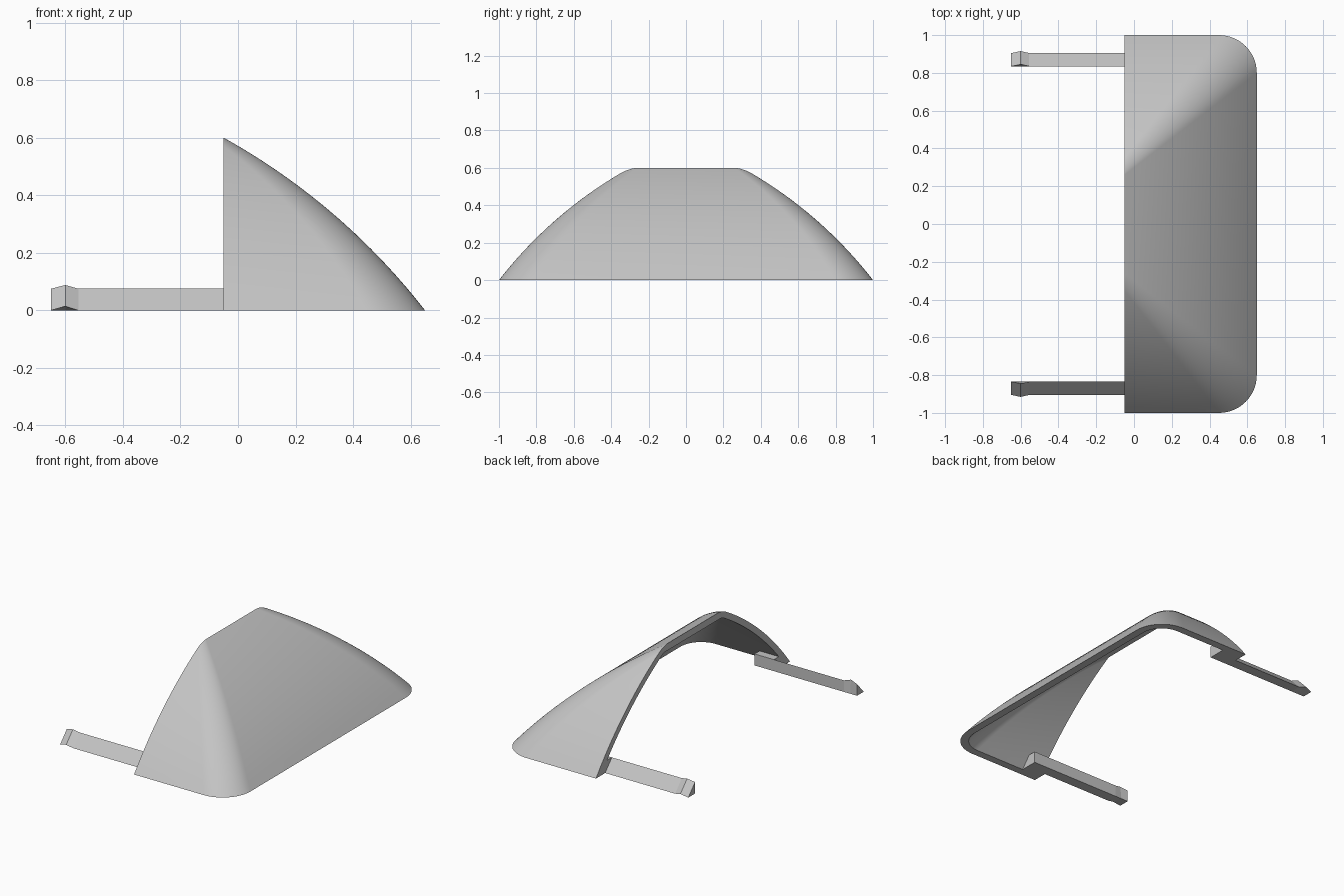
import bpy, bmesh
from math import sqrt, acos, cos, sin, pi
from mathutils import Vector

cube = bpy.data.objects.get("Cube")
if cube:
    bpy.data.objects.remove(cube)

grey = bpy.data.materials.new("plain_grey")
grey.use_nodes = True
grey.diffuse_color = (0.55, 0.55, 0.55, 1)
grey.node_tree.nodes["Principled BSDF"].inputs["Base Color"].default_value = grey.diffuse_color

BACK, FRONT, HALF, HEIGHT = -0.05, 0.65, 1.0, 0.6
DEPTH = FRONT - BACK
RADIUS, WALL = 2.3, 0.04
LEVELS, ARC = 32, 14

# Centre of the circular arc that curves the walls inward as they rise
chord = Vector((DEPTH, HEIGHT))
drop = sqrt(RADIUS ** 2 - (chord.length / 2) ** 2)
centre = chord / 2 + Vector((HEIGHT, -DEPTH)).normalized() * drop


def finish(bm, name):
    bmesh.ops.remove_doubles(bm, verts=bm.verts, dist=0.0002)
    bmesh.ops.recalc_face_normals(bm, faces=bm.faces)
    mesh = bpy.data.meshes.new(name)
    bm.to_mesh(mesh)
    bm.free()
    mesh.materials.append(grey)
    obj = bpy.data.objects.new(name, mesh)
    bpy.context.collection.objects.link(obj)
    return obj


def outline(inset, z, r):
    """Half-open rounded rectangle at one height, clipped at the back plane."""
    cx, cy = FRONT - inset - r, HALF - inset - r
    start = acos(min(1, max(0, (BACK - cx) / r)))
    half = [(BACK, cy + r * sin(start))]
    for k in range(ARC + 1):
        a = start * (1 - k / ARC)
        half.append((cx + r * cos(a), cy + r * sin(a)))
    return [(x, -y, z) for x, y in half] + [(x, y, z) for x, y in reversed(half)]


def skin(bm, thickness):
    """Grid of vertices for the outer or inner surface."""
    rad = RADIUS - thickness
    low = centre.x - sqrt(rad ** 2 - centre.y ** 2)
    rows = []
    for i in range(LEVELS + 1):
        t = 1 - (1 - i / LEVELS) ** 1.5
        inset = low + (DEPTH - low) * t
        z = centre.y + sqrt(rad ** 2 - (centre.x - inset) ** 2)
        r = max(0.2 - 0.16 * inset / DEPTH - thickness, 0.012)
        rows.append([bm.verts.new(p) for p in outline(inset, max(z, 0), r)])
    return rows


def border(rows):
    return (rows[0] + [r[-1] for r in rows[1:]] + rows[-1][-2::-1]
            + [r[0] for r in rows[-2:0:-1]])


# Curved shell, open at the back and underneath
bm = bmesh.new()
outer, inner = skin(bm, 0), skin(bm, WALL)
for rows in (outer, inner):
    for a, b in zip(rows, rows[1:]):
        for j in range(len(a) - 1):
            bm.faces.new((a[j], a[j + 1], b[j + 1], b[j]))
bo, bi = border(outer), border(inner)
for k in range(len(bo)):
    n = (k + 1) % len(bo)
    bm.faces.new((bo[k], bo[n], bi[n], bi[k]))
shell = finish(bm, "curved_shell")
bpy.context.view_layer.objects.active = shell
shell.select_set(True)
bpy.ops.object.shade_smooth_by_angle(angle=pi / 6)
shell.select_set(False)


def loft(name, sections, side):
    """Join (x, [(y, z), ...]) cross-sections into a closed bar."""
    bm = bmesh.new()
    rings = [[bm.verts.new((x, side * y, z)) for y, z in pts] for x, pts in sections]
    for a, b in zip(rings, rings[1:]):
        for j in range(len(a)):
            n = (j + 1) % len(a)
            bm.faces.new((a[j], a[n], b[n], b[j]))
    bm.faces.new(rings[0])
    bm.faces.new(rings[-1])
    return finish(bm, name)


# Triangular arms with a raised catch at the tip, and their mounting blocks
bar = [(0.835, 0), (0.905, 0), (0.835, 0.075)]
catch = [(0.835, 0), (0.915, 0.014), (0.845, 0.088)]
block = [(0.835, 0), (0.965, 0), (0.915, 0.075), (0.835, 0.075)]
for side, word in ((1, "back"), (-1, "front")):
    loft(word + "_clip_arm", [(-0.65, bar), (-0.6, catch), (-0.555, bar), (BACK, bar)], side)
    loft(word + "_arm_block", [(BACK, block), (0.09, block)], side)
